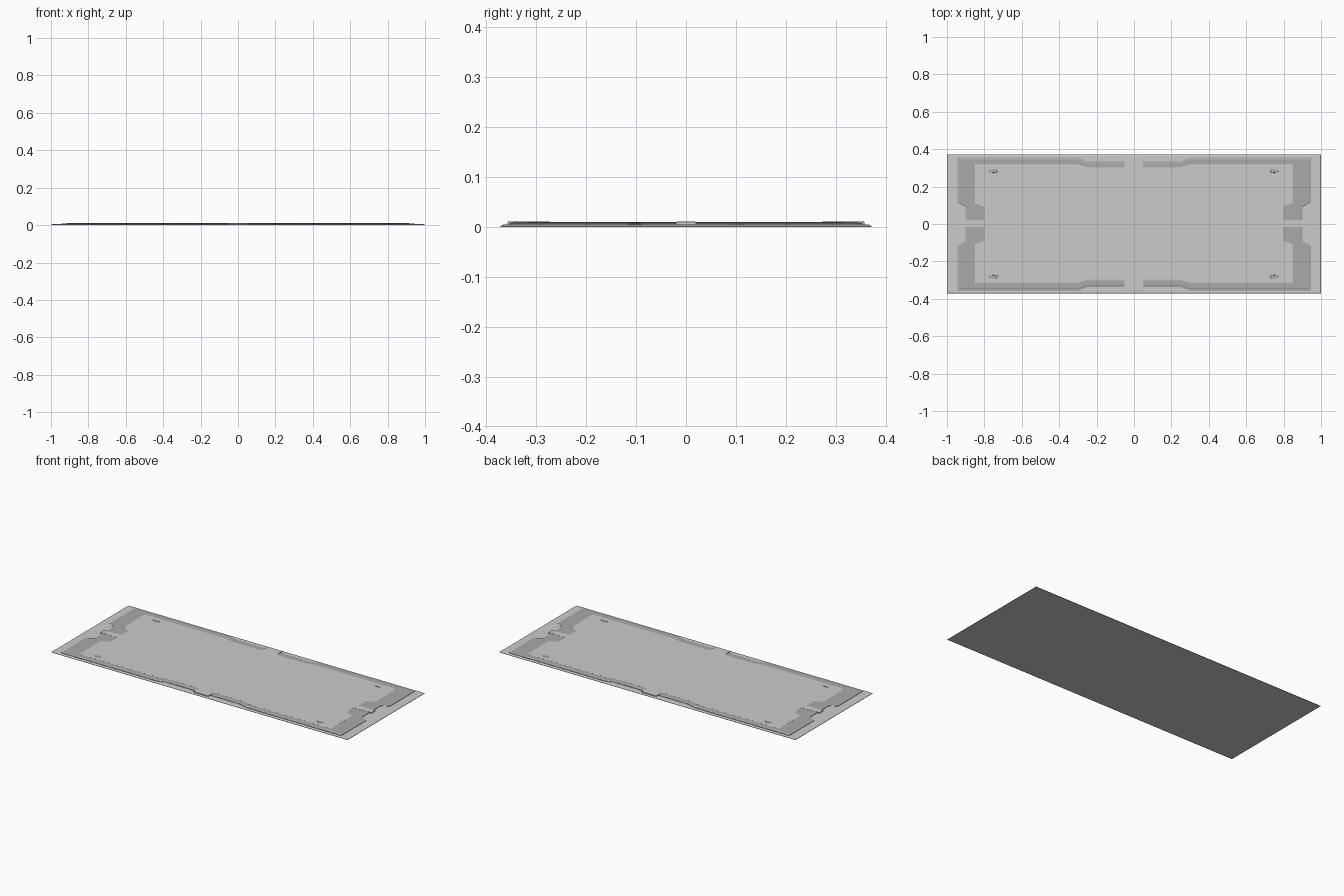
import bpy, bmesh
from mathutils import Matrix

if "Cube" in bpy.data.objects:
    bpy.data.objects.remove(bpy.data.objects["Cube"])


def finish(name, bm, mat=None):
    bmesh.ops.recalc_face_normals(bm, faces=bm.faces)
    me = bpy.data.meshes.new(name)
    bm.to_mesh(me)
    bm.free()
    ob = bpy.data.objects.new(name, me)
    bpy.context.collection.objects.link(ob)
    if mat:
        me.materials.append(mat)
    return ob


def full_outline(quarter, dx=0.0, dy=0.0):
    """Mirror a +x+y quarter profile into a closed loop, inset by dx, dy."""
    q = [(x - dx if x > 0.7 else x, y - dy if y > 0.25 else y) for x, y in quarter]
    loop = q + [(-x, y) for x, y in q[::-1]]
    loop += [(-x, -y) for x, y in q] + [(x, -y) for x, y in q[::-1]]
    out = []
    for x, y in loop:
        if not out or abs(out[-1][0] - x) + abs(out[-1][1] - y) > 1e-6:
            out.append((x, y))
    if abs(out[0][0] - out[-1][0]) + abs(out[0][1] - out[-1][1]) < 1e-6:
        out.pop()
    return out


def stacked_plate(name, layers, mat=None):
    """Solid plate lofted through (outline, z) layers."""
    bm = bmesh.new()
    rings = [[bm.verts.new((x, y, z)) for x, y in o] for o, z in layers]
    for a, b in zip(rings, rings[1:]):
        for i in range(len(a)):
            j = (i + 1) % len(a)
            bm.faces.new((a[i], a[j], b[j], b[i]))
    bm.faces.new(rings[0])
    bm.faces.new(rings[-1])
    return finish(name, bm, mat)


def tab(name, cx, cy, sx, sy, z0, z1):
    def rect(d):
        return [(cx + u * (sx - d), cy + v * (sy - d))
                for u, v in ((1, 1), (-1, 1), (-1, -1), (1, -1))]
    return stacked_plate(name, [(rect(0), z0), (rect(0), z1 - 0.001), (rect(0.003), z1)])


dark = bpy.data.materials.new("dark_grey")
dark.diffuse_color = (0.4, 0.4, 0.4, 1)
dark.use_nodes = True
dark.node_tree.nodes["Principled BSDF"].inputs["Base Color"].default_value = dark.diffuse_color

BASE = [(1.0, 0.372)]
OUTER = [(0.9, 0), (0.9, 0.09), (0.945, 0.115), (0.945, 0.355),
         (0.3, 0.355), (0.25, 0.337), (0, 0.337)]
INNER = [(0.8, 0), (0.8, 0.09), (0.85, 0.11), (0.85, 0.317),
         (0.3, 0.317), (0.25, 0.302), (0, 0.302)]

# Thin base sheet with bevelled rim
stacked_plate("base_plate", [(full_outline(BASE), 0), (full_outline(BASE), 0.002),
                             (full_outline(BASE, 0.006, 0.006), 0.005)])

# Dark stepped border with notched sides
stacked_plate("border_frame", [(full_outline(OUTER), 0.004), (full_outline(OUTER), 0.007),
                               (full_outline(OUTER, 0.013, 0.013), 0.0095)], dark)

# Raised centre panel
stacked_plate("centre_panel", [(full_outline(INNER), 0.008), (full_outline(INNER), 0.0097),
                               (full_outline(INNER, 0.004, 0.004), 0.0105)])

# Tabs splitting the border at the middle of each side, and corner studs
for s, side in ((1, "a"), (-1, "b")):
    tab("long_side_tab_" + side, 0, s * 0.325, 0.05, 0.033, 0.004, 0.0112)
    tab("short_side_tab_" + side, s * 0.855, 0, 0.06, 0.02, 0.004, 0.0112)
    for t, end in ((1, "left"), (-1, "right")):
        bm = bmesh.new()
        bmesh.ops.create_cone(bm, cap_ends=True, segments=16, radius1=1, radius2=0.9,
                              depth=1, matrix=Matrix.Translation((s * 0.75, t * 0.283, 0.0105))
                              @ Matrix.Diagonal((0.025, 0.01, 0.002, 1)))
        finish(f"corner_stud_{side}_{end}", bm, dark)
